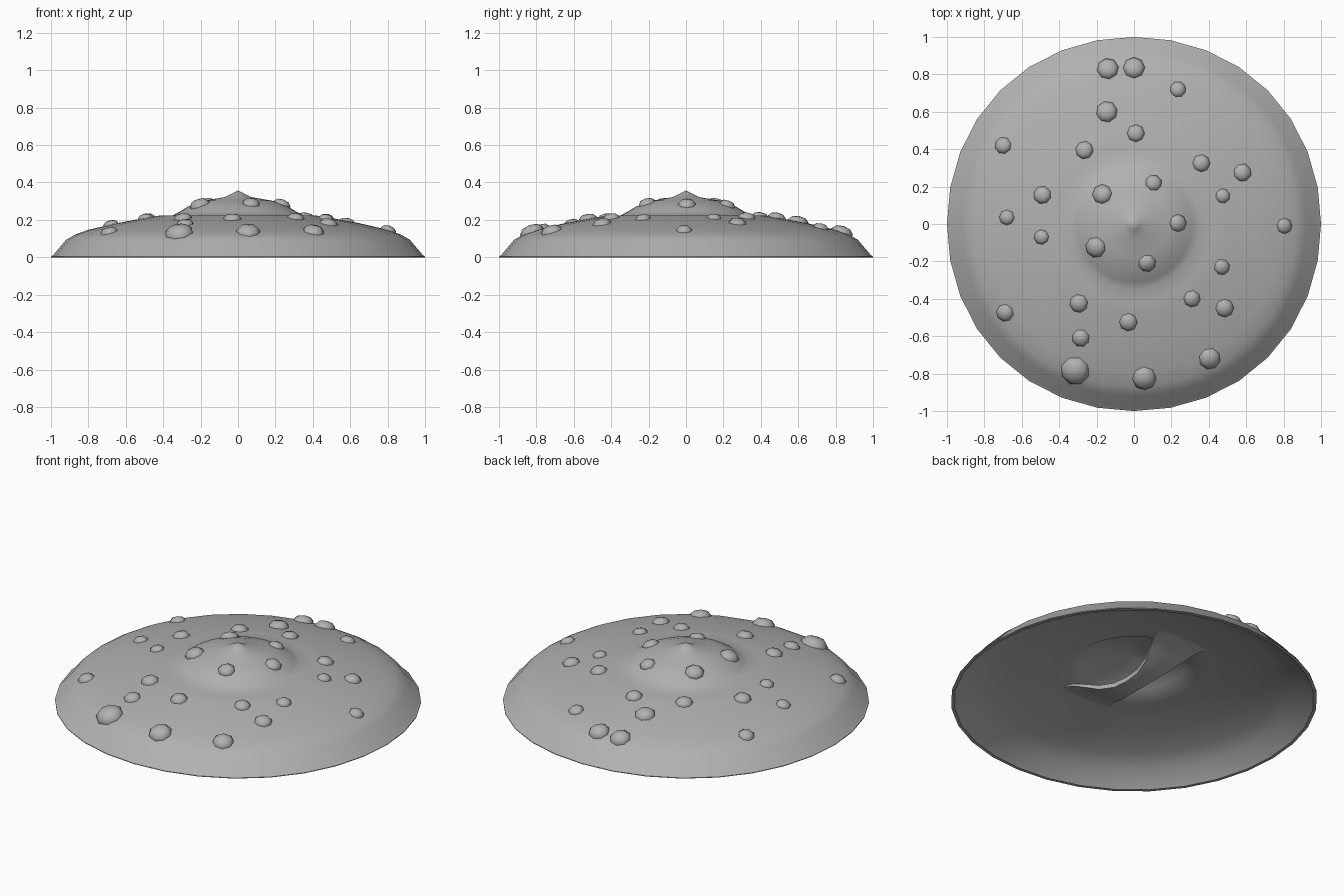
import bpy, bmesh, math
from mathutils import Vector, Matrix

if "Cube" in bpy.data.objects:
    bpy.data.objects.remove(bpy.data.objects["Cube"])

SIDES = 32
OUTER = [(0, .357), (.03, .342), (.07, .322), (.18, .303), (.27, .27), (.31, .245), (.35, .224),
         (.42, .223), (.5, .21), (.65, .182), (.8, .147), (.87, .122), (.92, .093), (.988, .012), (1, .004), (1, 0)]
INNER = [(.982, 0), (.905, .078), (.8, .125), (.65, .16), (.5, .189), (.42, .202), (.35, .203),
         (.29, .235), (.18, .283), (.07, .3), (0, .325)]

GREY = bpy.data.materials.new("dark_grey")
GREY.diffuse_color = (.44, .44, .44, 1)
GREY.use_nodes = True
GREY.node_tree.nodes["Principled BSDF"].inputs["Base Color"].default_value = GREY.diffuse_color


def finish(name, bm, angle):
    bmesh.ops.recalc_face_normals(bm, faces=bm.faces)
    me = bpy.data.meshes.new(name)
    bm.to_mesh(me)
    bm.free()
    me.materials.append(GREY)
    ob = bpy.data.objects.new(name, me)
    bpy.context.collection.objects.link(ob)
    bpy.ops.object.select_all(action='DESELECT')
    ob.select_set(True)
    bpy.context.view_layer.objects.active = ob
    bpy.ops.object.shade_smooth_by_angle(angle=math.radians(angle))
    return ob


# Domed shell: closed profile spun around z, its rim very slightly fuller on the diagonals
bm = bmesh.new()
rings = []
for r, z in OUTER + INNER:
    if r == 0:
        rings.append([bm.verts.new((0, 0, z))] * SIDES)
        continue
    ring = []
    for i in range(SIDES):
        a = math.tau * i / SIDES
        q = r * (1 + (.011 * math.sin(2 * a) ** 2 if r > .85 else 0))
        ring.append(bm.verts.new((q * math.cos(a), q * math.sin(a), z)))
    rings.append(ring)
for a, b in zip(rings, rings[1:]):
    for i in range(SIDES):
        j = (i + 1) % SIDES
        bm.faces.new(list(dict.fromkeys((a[i], a[j], b[j], b[i]))))
finish("shield_body", bm, 45)


# Studs: low-poly domes lying on the shell surface
STUDS = [(-.14, .83, .058), (0, .835, .058), (.235, .72, .043), (-.145, .6, .057), (.01, .485, .047),
         (-.7, .42, .045), (-.265, .395, .048), (.36, .325, .047), (.58, .275, .048), (.105, .22, .044),
         (.475, .15, .039), (-.17, .16, .053), (-.49, .155, .048), (-.68, .035, .041), (-.495, -.07, .04),
         (.235, .005, .047), (.805, -.01, .042), (-.205, -.125, .055), (.07, -.21, .047), (.47, -.23, .042),
         (-.295, -.425, .049), (.31, -.4, .045), (.485, -.45, .049), (-.69, -.475, .047), (-.03, -.525, .048),
         (-.285, -.61, .047), (.405, -.72, .058), (.055, -.825, .064), (-.315, -.785, .077)]


def surface(x, y):
    r = math.hypot(x, y)
    for (r0, z0), (r1, z1) in zip(OUTER, OUTER[1:]):
        if r <= r1:
            s = (z1 - z0) / (r1 - r0)
            return Vector((x, y, z0 + s * (r - r0))), Vector((-s * x / r, -s * y / r, 1))


bm = bmesh.new()
for x, y, r in STUDS:
    p, n = surface(x, y)
    m = Matrix.Translation(p) @ n.to_track_quat('Z', 'Y').to_matrix().to_4x4()
    loops = [[bm.verts.new(m @ Vector((q * r * math.cos(math.tau * i / 8),
                                       q * r * math.sin(math.tau * i / 8), h))) for i in range(8)]
             for q, h in ((1, -.01), (1, .1 * r), (.66, .45 * r))]
    tip = bm.verts.new(m @ Vector((0, 0, .58 * r)))
    for i in range(8):
        j = (i + 1) % 8
        for a, b in zip(loops, loops[1:]):
            bm.faces.new((a[i], a[j], b[j], b[i]))
        bm.faces.new((loops[-1][i], loops[-1][j], tip))
finish("studs", bm, 50)

# Grip behind the boss: arched strap, narrow in the middle, flared into the shell at its ends
HALF = [(0, .055, .09, .035), (.1, .06, .095, .035), (.2, .085, .118, .032), (.28, .118, .155, .025),
        (.35, .148, .187, .016), (.43, .175, .2, .008)]
STATIONS = [(-y, w, z, t) for y, w, z, t in HALF[:0:-1]] + HALF
bm = bmesh.new()
prev = None
for y, w, z, t in STATIONS:
    ring = [bm.verts.new(c) for c in ((-w, y, z + t * .2), (-w * .5, y, z), (w * .5, y, z),
                                      (w, y, z + t * .2), (w, y, z + t), (-w, y, z + t))]
    if prev:
        for i in range(6):
            j = (i + 1) % 6
            bm.faces.new((prev[i], prev[j], ring[j], ring[i]))
    else:
        bm.faces.new(ring)
    prev = ring
bm.faces.new(prev)
finish("hand_grip", bm, 50)
